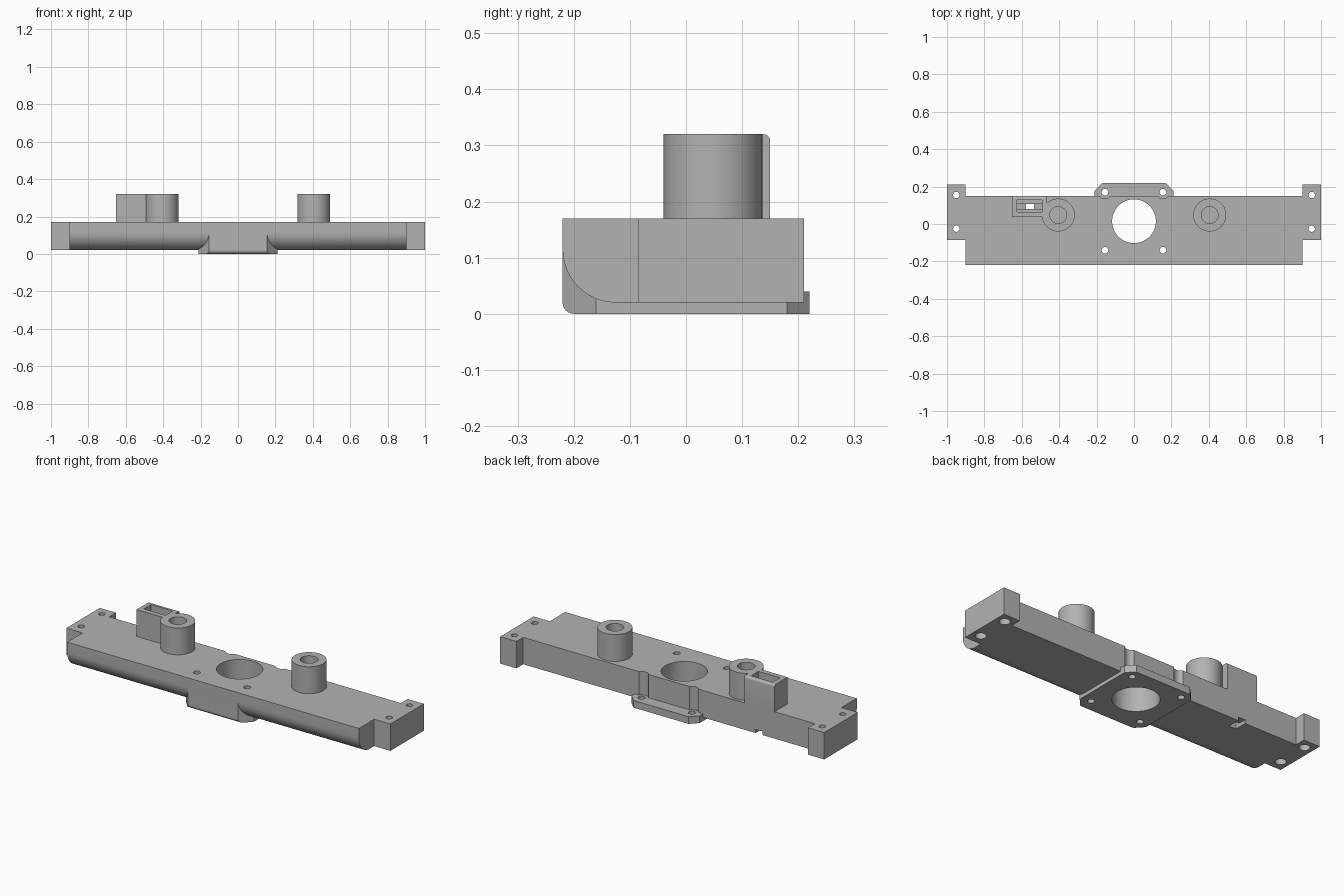
import bpy, bmesh
from math import cos, sin, tau, radians

cube = bpy.data.objects.get("Cube")
if cube:
    bpy.data.objects.remove(cube, do_unlink=True)

grey = bpy.data.materials.new("plain grey")
grey.use_nodes = True
grey.diffuse_color = (0.45, 0.45, 0.45, 1)
grey.node_tree.nodes["Principled BSDF"].inputs["Base Color"].default_value = grey.diffuse_color


def prism(name, outline, z0, z1, bevel=None):
    """Extrude an outline; bevel = (offset, segments, edge test) rounds chosen edges."""
    bm = bmesh.new()
    face = bm.faces.new([bm.verts.new((x, y, z0)) for x, y in outline])
    top = bmesh.ops.extrude_face_region(bm, geom=[face])["geom"]
    for v in top:
        if isinstance(v, bmesh.types.BMVert):
            v.co.z = z1
    bmesh.ops.recalc_face_normals(bm, faces=bm.faces)
    if bevel:
        offset, segments, test = bevel
        edges = [e for e in bm.edges if all(test(v.co) for v in e.verts)]
        bmesh.ops.bevel(bm, geom=edges, offset=offset, segments=segments,
                        profile=0.5, affect='EDGES')
    mesh = bpy.data.meshes.new(name)
    bm.to_mesh(mesh)
    bm.free()
    mesh.materials.append(grey)
    obj = bpy.data.objects.new(name, mesh)
    bpy.context.collection.objects.link(obj)
    return obj


def box(name, x0, x1, y0, y1, z0, z1, bevel=None):
    return prism(name, [(x0, y0), (x1, y0), (x1, y1), (x0, y1)], z0, z1, bevel)


def cylinder(name, x, y, r, z0, z1, n=48):
    return prism(name, [(x + r * cos(tau * i / n), y + r * sin(tau * i / n))
                        for i in range(n)], z0, z1)


def combine(obj, other, operation):
    """Boolean the second object into the first and discard it."""
    mod = obj.modifiers.new("boolean", 'BOOLEAN')
    mod.operation, mod.solver, mod.object = operation, 'EXACT', other
    bpy.context.view_layer.objects.active = obj
    bpy.ops.object.modifier_apply(modifier=mod.name)
    bpy.data.objects.remove(other, do_unlink=True)


def mirrored(half):
    return half + [(-x, y) for x, y in reversed(half)]


FRONT, BACK, BOTTOM, TOP = -0.22, 0.15, 0.02, 0.17

# Long bar with end tabs and a rounded lower front edge
body = prism("mounting_bar",
             mirrored([(0.9, FRONT), (0.9, -0.085), (1, -0.085), (1, 0.21), (0.9, 0.21), (0.9, BACK)]),
             BOTTOM, TOP,
             (0.095, 12, lambda c: c.y < FRONT + 0.01 and c.z < BOTTOM + 0.01))

# Central flange: thin at the back, blending up into the bar at the front
round_front = (0.02, 6, lambda c: c.y < FRONT + 0.01 and c.z < 0.01)
nose = [(0.155, FRONT), (0.21, -0.16)]
combine(body, prism("flange", mirrored(nose + [(0.21, 0.18), (0.17, 0.22)]), 0, 0.04, round_front), 'UNION')
combine(body, prism("nose", mirrored(nose + [(0.21, 0.1)]), 0, 0.13, round_front), 'UNION')

# Central bore
combine(body, cylinder("bore", 0, 0.015, 0.117, -0.1, 0.3, 64), 'DIFFERENCE')

for side in (-1, 1):
    # Flange screw holes, with clearance grooves up the back wall
    x = side * 0.155
    combine(body, cylinder("groove", x, 0.17, 0.035, 0.04, 0.3), 'DIFFERENCE')
    for y in (-0.14, 0.17):
        combine(body, cylinder("hole", x, y, 0.018, -0.1, 0.3, 24), 'DIFFERENCE')
    # Tab screw holes, counterbored from below
    for y in (-0.025, 0.155):
        combine(body, cylinder("hole", side * 0.95, y, 0.017, -0.1, 0.3, 24), 'DIFFERENCE')
        combine(body, cylinder("counterbore", side * 0.95, y, 0.028, -0.1, 0.1, 24), 'DIFFERENCE')

# Wire passage through the bar and its outlet channel at the back
combine(body, box("passage", -0.578, -0.535, 0.08, 0.107, -0.1, 0.3), 'DIFFERENCE')
combine(body, box("channel", -0.578, -0.535, 0.08, 0.2, -0.1, 0.04), 'DIFFERENCE')

# Socket block with a stepped pocket and rounded top back edge
socket = box("socket", -0.652, -0.465, 0.037, BACK, TOP, 0.32,
             (0.012, 5, lambda c: c.y > BACK - 0.01 and c.z > 0.31))
combine(socket, box("pocket", -0.626, -0.492, 0.064, 0.128, 0.24, 0.4), 'DIFFERENCE')
combine(socket, box("slot", -0.626, -0.492, 0.08, 0.107, 0.1, 0.4), 'DIFFERENCE')

# Two hollow bosses
parts = [body, socket]
for name, side in (("right_boss", -1), ("left_boss", 1)):
    x, y = side * 0.405, 0.048
    boss = cylinder(name, x, y, 0.088, TOP, 0.32, 64)
    combine(boss, cylinder("boss_hole", x, y, 0.045, 0.1, 0.4), 'DIFFERENCE')
    parts.append(boss)
    if side < 0:
        # Keep the socket wall clear of the boss interior
        combine(socket, cylinder("clearance", x, y, 0.08, 0.1, 0.4, 64), 'DIFFERENCE')

# Smooth curved walls, keep hard edges
for obj in parts:
    bpy.ops.object.select_all(action='DESELECT')
    obj.select_set(True)
    bpy.context.view_layer.objects.active = obj
    bpy.ops.object.shade_smooth_by_angle(angle=radians(30))
